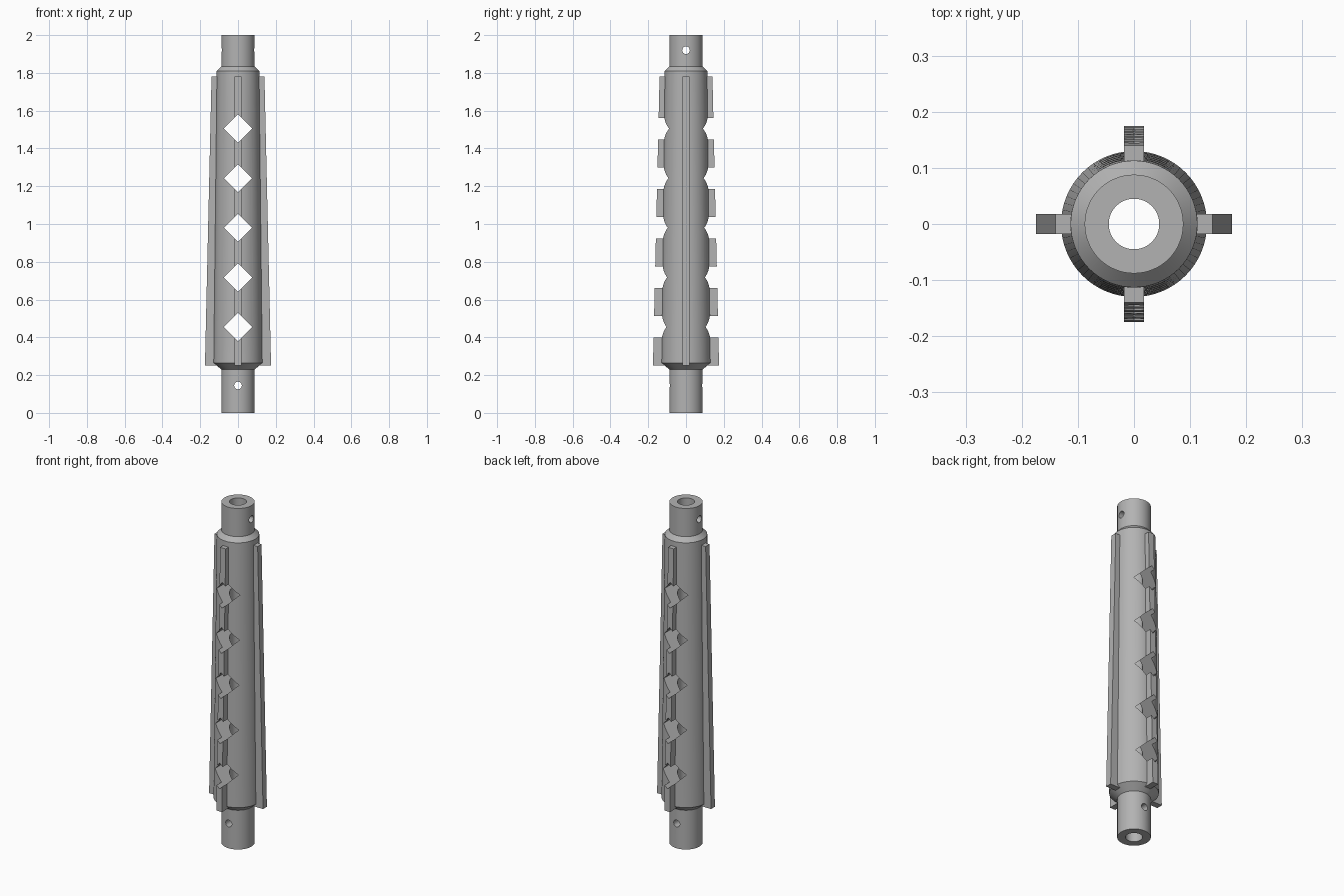
import bpy, bmesh
from math import pi, cos, sin, sqrt

cube = bpy.data.objects.get("Cube")
if cube:
    bpy.data.objects.remove(cube, do_unlink=True)

# Single machined-metal colour
steel = bpy.data.materials.new("steel grey")
steel.use_nodes = True
colour = (0.45, 0.45, 0.45, 1)
steel.diffuse_color = colour
steel.node_tree.nodes["Principled BSDF"].inputs["Base Color"].default_value = colour


def make_object(name, bm):
    bmesh.ops.recalc_face_normals(bm, faces=bm.faces[:])
    mesh = bpy.data.meshes.new(name)
    bm.to_mesh(mesh)
    bm.free()
    obj = bpy.data.objects.new(name, mesh)
    mesh.materials.append(steel)
    bpy.context.collection.objects.link(obj)
    return obj


def lathe(name, profile, sides=64):
    """Revolve a closed (radius, height) loop around z."""
    bm = bmesh.new()
    rings = [[bm.verts.new((r * cos(2 * pi * i / sides), r * sin(2 * pi * i / sides), z))
              for i in range(sides)] for r, z in profile]
    for a, b in zip(rings, rings[1:] + rings[:1]):
        for i in range(sides):
            j = (i + 1) % sides
            bm.faces.new((a[i], a[j], b[j], b[i]))
    return make_object(name, bm)


def fin(name, angle):
    """Tapered longitudinal rib pointing outward at the given angle."""
    half = 0.018
    bm = bmesh.new()
    side = [(0.07, 0.25), (0.175, 0.25), (0.14, 1.78), (0.07, 1.78)]
    face = bm.faces.new([bm.verts.new((r, -half, z)) for r, z in side])
    new = bmesh.ops.extrude_face_region(bm, geom=[face])["geom"]
    bmesh.ops.translate(bm, vec=(0, 2 * half, 0),
                        verts=[v for v in new if isinstance(v, bmesh.types.BMVert)])
    obj = make_object(name, bm)
    obj.rotation_euler.z = angle
    return obj


def combine(target, tool, operation):
    mod = target.modifiers.new(tool.name, 'BOOLEAN')
    mod.operation = operation
    mod.solver = 'EXACT'
    mod.object = tool
    bpy.context.view_layer.objects.active = target
    bpy.ops.object.modifier_apply(modifier=mod.name)
    bpy.data.objects.remove(tool, do_unlink=True)


# Hollow tapered body with a spigot at each end
body = lathe("ribbed_shaft", [
    (0.045, 0), (0.088, 0), (0.088, 0.23), (0.130, 0.265),
    (0.113, 1.81), (0.088, 1.835), (0.088, 2), (0.045, 2)])

# Four ribs, kept clear of the bore
for k in range(4):
    combine(body, fin(f"rib_{k}", k * pi / 2), 'UNION')

# Diamond windows cut straight through front and back
for k in range(5):
    bpy.ops.mesh.primitive_cube_add(size=1, location=(0, 0, 0.455 + 0.2625 * k),
                                    rotation=(0, pi / 4, 0))
    cutter = bpy.context.object
    cutter.name = f"window_cutter_{k}"
    side = 0.075 * sqrt(2)
    cutter.scale = (side, 1, side)
    bpy.context.view_layer.update()
    combine(body, cutter, 'DIFFERENCE')

# Cross-pin holes: front to back below, side to side above
for name, z, rot in (("lower_pin", 0.145, (pi / 2, 0, 0)),
                     ("upper_pin", 1.92, (0, pi / 2, 0))):
    bpy.ops.mesh.primitive_cylinder_add(vertices=32, radius=0.02, depth=0.5,
                                        location=(0, 0, z), rotation=rot)
    cutter = bpy.context.object
    cutter.name = name
    combine(body, cutter, 'DIFFERENCE')

# One material only, smooth round surfaces with crisp edges
body.data.materials.clear()
body.data.materials.append(steel)
for poly in body.data.polygons:
    poly.material_index = 0
bpy.ops.object.select_all(action='DESELECT')
body.select_set(True)
bpy.context.view_layer.objects.active = body
bpy.ops.object.shade_smooth_by_angle(angle=pi / 7)
